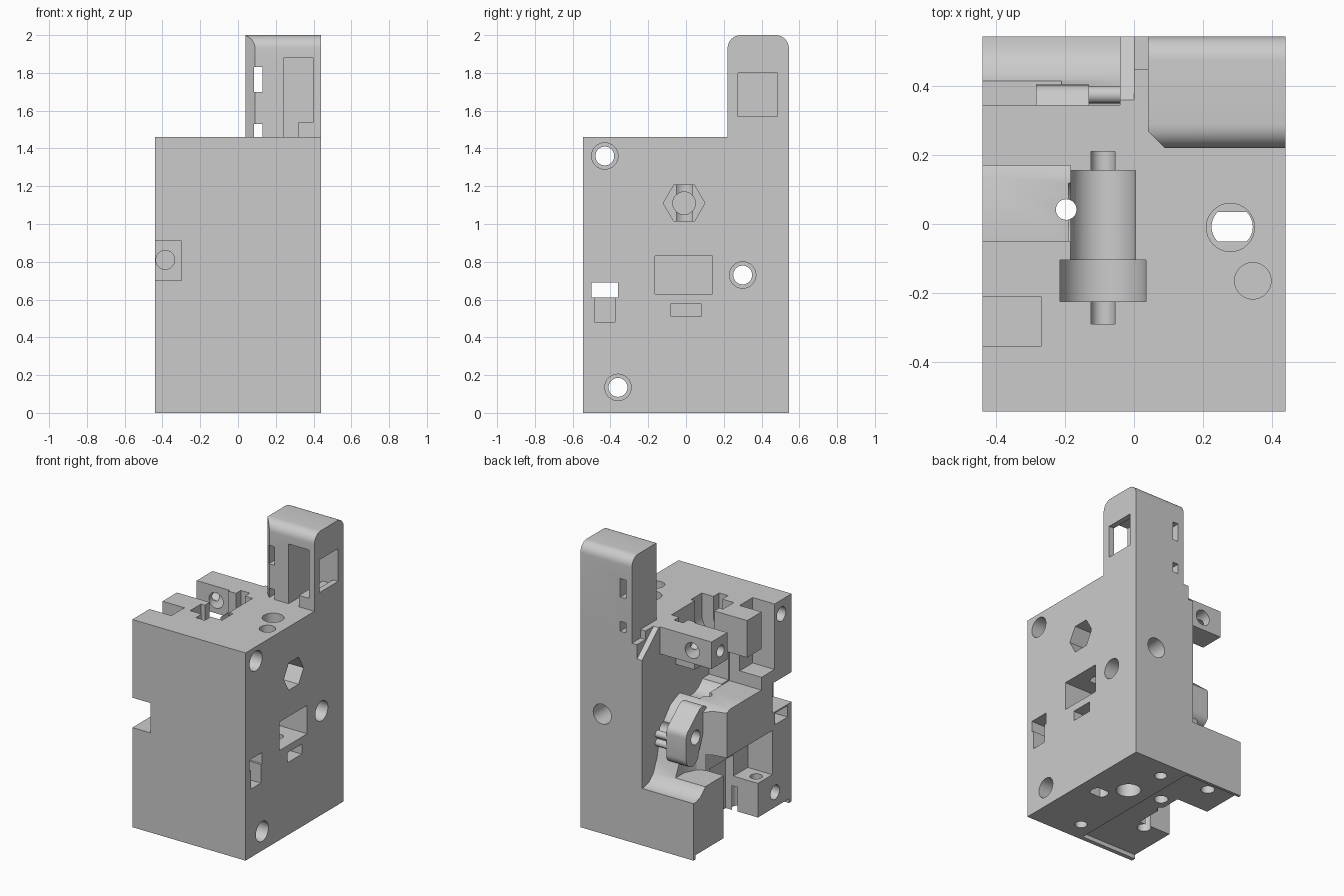
import bpy, bmesh, math

cube = bpy.data.objects.get("Cube")
if cube:
    bpy.data.objects.remove(cube, do_unlink=True)

grey = bpy.data.materials.new("light grey plastic")
grey.use_nodes = True
GREY = (0.6, 0.6, 0.6, 1)
grey.diffuse_color = GREY
grey.node_tree.nodes["Principled BSDF"].inputs["Base Color"].default_value = GREY

# Position of a profile point (a, b) at depth d along each axis
PLACE = {"x": lambda a, b, d: (d, a, b),
         "y": lambda a, b, d: (a, d, b),
         "z": lambda a, b, d: (a, b, d)}


def extrude(name, axis, points, lo, hi):
    bm = bmesh.new()
    ends = [[bm.verts.new(PLACE[axis](a, b, d)) for a, b in points] for d in (lo, hi)]
    bm.faces.new(ends[0])
    bm.faces.new(ends[1])
    n = len(points)
    for i in range(n):
        j = (i + 1) % n
        bm.faces.new((ends[0][i], ends[0][j], ends[1][j], ends[1][i]))
    bmesh.ops.recalc_face_normals(bm, faces=bm.faces)
    mesh = bpy.data.meshes.new(name)
    bm.to_mesh(mesh)
    bm.free()
    mesh.materials.append(grey)
    obj = bpy.data.objects.new(name, mesh)
    bpy.context.collection.objects.link(obj)
    return obj


def box(x0, x1, y0, y1, z0, z1, name="cutter"):
    return extrude(name, "z", [(x0, y0), (x1, y0), (x1, y1), (x0, y1)], z0, z1)


def arc(a, b, r, start=0, end=360, n=32):
    full = end - start == 360
    steps = n if full else n - 1
    angles = [math.radians(start + (end - start) * i / steps) for i in range(n)]
    return [(a + r * math.cos(t), b + r * math.sin(t)) for t in angles]


def hole(axis, a, b, r, lo, hi, n=32):
    return extrude("cutter", axis, arc(a, b, r, n=n), lo, hi)


def cut(obj, *cutters):
    bpy.context.view_layer.objects.active = obj
    for c in cutters:
        c.hide_render = True
        mod = obj.modifiers.new("cut", "BOOLEAN")
        mod.operation, mod.solver, mod.object = "DIFFERENCE", "EXACT", c
        bpy.ops.object.modifier_apply(modifier=mod.name)
        bpy.data.objects.remove(c, do_unlink=True)


W, D, TOP = 0.44, 0.545, 1.46
OUT = W + 0.02
body = box(-W, W, -D, D, 0, TOP, "housing_body")

# Side cavity that leaves a curved hub below and an arm above
cavity = [(0.6, 0.40), (0.52, 0.40), (0.47, 0.415), (0.42, 0.46), (0.38, 0.55), (0.35, 0.68),
          (0.30, 0.79), (0.23, 0.87), (0.14, 0.91), (-0.2, 0.92), (-0.2, 1.13),
          (0.17, 1.13), (0.17, 1.27), (0.345, 1.27), (0.345, 1.5), (0.6, 1.5)]
hub_flank = [(-OUT, 0.175), (-W, 0.175), (-0.34, 0.19), (-0.25, 0.24), (-0.21, 0.32),
             (-0.21, 0.6), (-OUT, 0.6)]
cut(body,
    extrude("cutter", "x", cavity, -OUT, -0.04),
    hole("x", 0, 1.0, 0.15, -0.19, -0.04),
    extrude("cutter", "z", hub_flank, 0.47, 0.94),
    box(-OUT, -0.19, -0.17, 0.21, -0.02, 0.42),
    box(-OUT, -0.25, -0.33, 0.21, 0.27, 0.58),
    box(-OUT, -0.19, -0.05, 0.345, 0.91, 1.27),
    box(-OUT, -0.185, -0.05, 0.17, 1.1, 1.5),
    box(-OUT, -0.19, -0.21, -0.04, 0.91, 1.2))

# Front corner notch, its bore, the slot in the top and the sloped rear corner
cut(body,
    box(-OUT, -0.30, -0.6, -0.33, 0.70, 0.91),
    hole("y", -0.385, 0.81, 0.05, -0.4, -0.18),
    box(-OUT, -0.27, -0.355, -0.21, 1.0, 1.5),
    hole("z", -0.37, -0.25, 0.04, 0.1, 0.4),
    extrude("cutter", "x", [(0.36, 1.5), (0.36, TOP), (D, 1.30), (0.6, 1.30), (0.6, 1.5)],
            -0.06, 0),
    box(-0.06, 0.04, 0.45, 0.6, 1.40, 1.5))

# Stepped round pocket in the top, open upward
for r, y0, y1 in ((0.095, -0.21, 0.155), (0.125, -0.225, -0.105), (0.035, -0.29, 0.21)):
    cut(body,
        hole("y", -0.09, 1.31, r, y0, y1),
        box(-0.09 - r, -0.09 + r, y0, y1, 1.31, 1.5))

# Screw holes that cross the body, with counterbores
for y, z in ((-0.43, 1.36), (0.30, 0.73), (-0.36, 0.135)):
    cut(body, hole("x", y, z, 0.05, -OUT, OUT), hole("x", y, z, 0.07, 0.32, OUT))

# Hexagon pocket and rectangular openings on the left side
cut(body,
    hole("x", -0.01, 1.11, 0.11, 0.30, OUT, 6),
    hole("x", -0.01, 1.11, 0.06, 0.12, OUT),
    box(0.12, OUT, -0.165, 0.14, 0.63, 0.83),
    box(0.2, OUT, -0.08, 0.08, 0.51, 0.58),
    box(-OUT, OUT, -0.50, -0.36, 0.61, 0.69),
    box(0.3, OUT, -0.485, -0.375, 0.48, 0.62))

# Vertical bores from the top
flat_bore = arc(0.285, -0.008, 0.06, -45, 45, 9) + arc(0.285, -0.008, 0.06, 135, 225, 9)
cut(body,
    hole("z", 0.28, -0.01, 0.07, 1.32, 1.5),
    extrude("cutter", "z", flat_bore, -0.02, 1.5),
    hole("z", 0.345, -0.165, 0.053, 1.40, 1.5),
    hole("z", -0.197, 0.042, 0.03, -0.02, 1.5))

# Recessed underside and its blind bores
cut(body, box(-OUT, 0, -0.515, 0.525, -0.02, 0.03))
for x, y, r in ((0.16, 0.135, 0.08), (0.12, 0.41, 0.04), (-0.11, 0.14, 0.045),
                (-0.26, 0.43, 0.045), (-0.26, -0.21, 0.045), (0.11, -0.40, 0.04)):
    cut(body, hole("z", x, y, r, -0.02, 0.2))

# Bores in the back wall and the arm
cut(body,
    hole("y", 0.27, 0.84, 0.07, 0.36, 0.6),
    hole("y", -0.29, 1.36, 0.055, 0.1, 0.4),
    hole("x", 0.245, 1.36, 0.04, -OUT, -0.2))

# Hinge ear on the hub
ear = extrude("hinge_ear", "x",
              arc(0.335, 0.61, 0.07, 180, 360, 13) + arc(0.345, 0.76, 0.06, 0, 60, 5)
              + arc(0.225, 0.86, 0.06, 50, 180, 9),
              -0.285, -0.13)
cut(ear, hole("x", 0.30, 0.73, 0.05, -0.5, 0))

# Small pins behind the ear
pins = [extrude("pin", "x", arc(0.375, z, 0.025, n=16), -0.13, -0.04) for z in (0.66, 0.72)]

# Tower with rounded top
tower = extrude("cable_tower", "x",
                [(0.22, TOP), (D, TOP)] + arc(D - 0.07, 1.93, 0.07, 0, 90, 9)
                + arc(0.29, 1.93, 0.07, 90, 180, 9), 0.04, W)
cut(tower,
    extrude("cutter", "z", [(0.02, 0.2), (0.11, 0.2), (0.02, 0.29)], 1.4, 2.1),
    box(0.085, 0.13, 0.1, 0.7, 1.70, 1.83),
    box(0.085, 0.13, 0.1, 0.7, 1.4, 1.53),
    box(0.24, 0.40, 0.1, 0.485, 1.54, 1.88),
    box(0.24, 0.32, 0.1, 0.485, 1.4, 1.56),
    box(0.24, OUT, 0.275, 0.485, 1.57, 1.80))

# Smooth curved faces, keep edges sharp
bpy.ops.object.select_all(action="DESELECT")
for obj in (body, ear, tower, *pins):
    obj.select_set(True)
bpy.context.view_layer.objects.active = body
bpy.ops.object.shade_smooth_by_angle(angle=math.radians(30))
